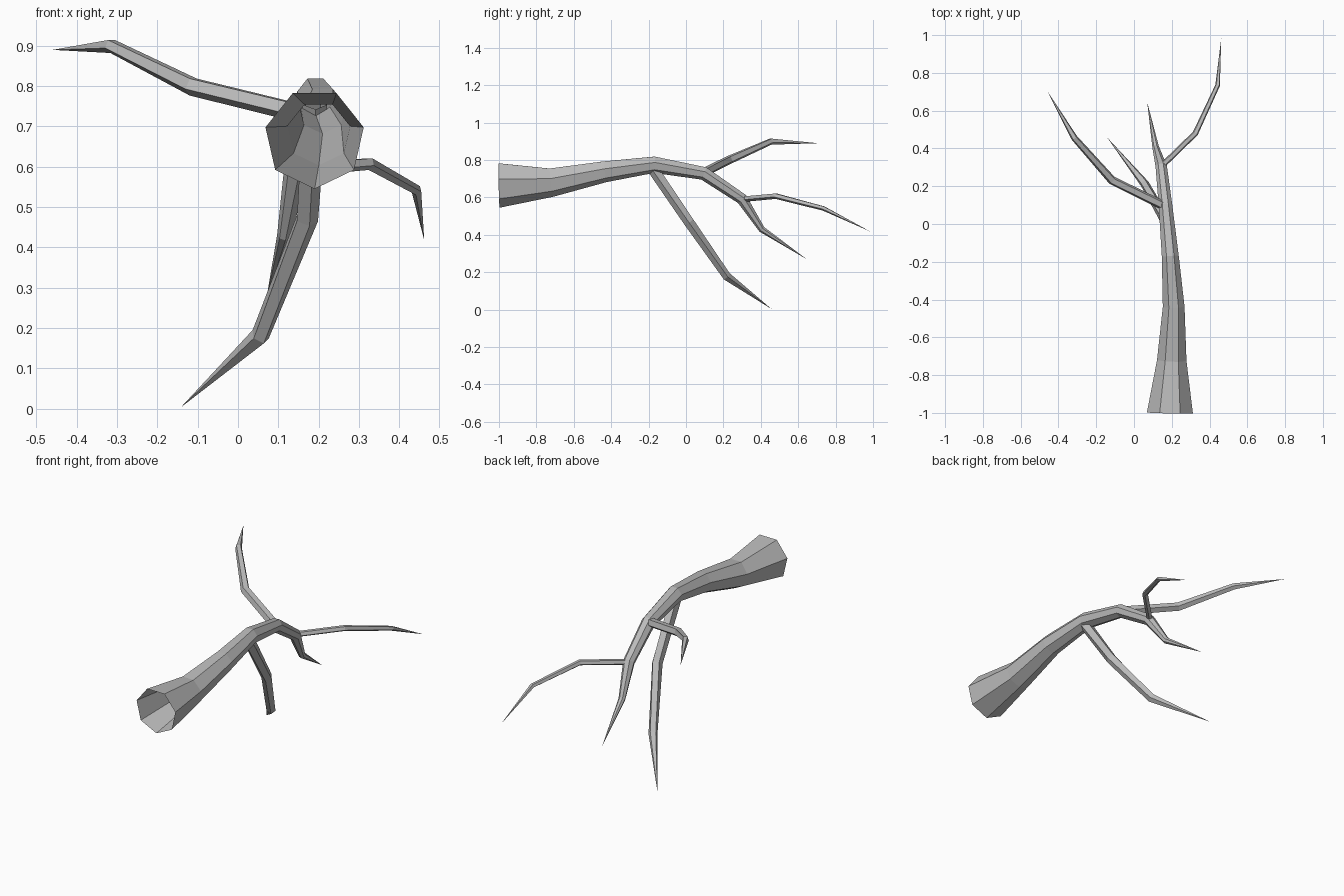
import bpy, bmesh, math
from mathutils import Vector

if "Cube" in bpy.data.objects:
    bpy.data.objects.remove(bpy.data.objects["Cube"], do_unlink=True)

bark = bpy.data.materials.new("grey bark")
bark.use_nodes = True
GREY = (0.5, 0.5, 0.5, 1)
bark.diffuse_color = GREY
bark.node_tree.nodes["Principled BSDF"].inputs["Base Color"].default_value = GREY


def limb(name, path, sides, first_dir=None, turn=-math.pi / 2):
    """Tapered tube through (x, y, z, radius) points, open at its root and pointed at its tip."""
    pts = [Vector(p[:3]) for p in path]
    bm = bmesh.new()
    rings = []
    for i, p in enumerate(pts[:-1]):
        ahead = (pts[i + 1] - p).normalized()
        behind = (p - pts[i - 1]).normalized() if i else Vector(first_dir or ahead)
        axis = (ahead + behind).normalized()
        side = axis.cross(Vector((0, 0, 1))).normalized()
        up = side.cross(axis)
        ring = []
        for k in range(sides):
            a = turn + math.tau * k / sides
            ring.append(bm.verts.new(p + path[i][3] * (side * math.cos(a) + up * math.sin(a))))
        rings.append(ring)
    tip = bm.verts.new(pts[-1])
    for k in range(sides):
        n = (k + 1) % sides
        for a, b in zip(rings, rings[1:]):
            bm.faces.new((a[k], a[n], b[n], b[k]))
        bm.faces.new((rings[-1][k], rings[-1][n], tip))
    bmesh.ops.recalc_face_normals(bm, faces=bm.faces)
    mesh = bpy.data.meshes.new(name)
    bm.to_mesh(mesh)
    bm.free()
    mesh.materials.append(bark)
    obj = bpy.data.objects.new(name, mesh)
    bpy.context.collection.objects.link(obj)
    return obj


# Main bough, with a hollow open end at the front
limb("main_bough", [
    (0.19, -1.0, 0.67, 0.125), (0.20, -0.72, 0.683, 0.08), (0.21, -0.435, 0.74, 0.059),
    (0.192, -0.17, 0.777, 0.046), (0.167, 0.095, 0.73, 0.037), (0.145, 0.30, 0.592, 0.031),
    (0.115, 0.405, 0.43, 0.018), (0.07, 0.645, 0.27, 0)], 7, (0, 1, 0))

# Side branches, rooted inside the bough
limb("upper_right_branch", [
    (0.15, 0.10, 0.735, 0.025), (-0.115, 0.23, 0.80, 0.024),
    (-0.315, 0.455, 0.90, 0.018), (-0.46, 0.705, 0.89, 0)], 5)
limb("left_branch", [
    (0.145, 0.305, 0.592, 0.016), (0.325, 0.48, 0.608, 0.016),
    (0.443, 0.735, 0.542, 0.013), (0.462, 0.985, 0.418, 0)], 5)
limb("lower_branch", [
    (0.19, -0.18, 0.76, 0.032), (0.17, 0.015, 0.47, 0.029),
    (0.055, 0.215, 0.18, 0.024), (-0.142, 0.458, 0.003, 0)], 5)
